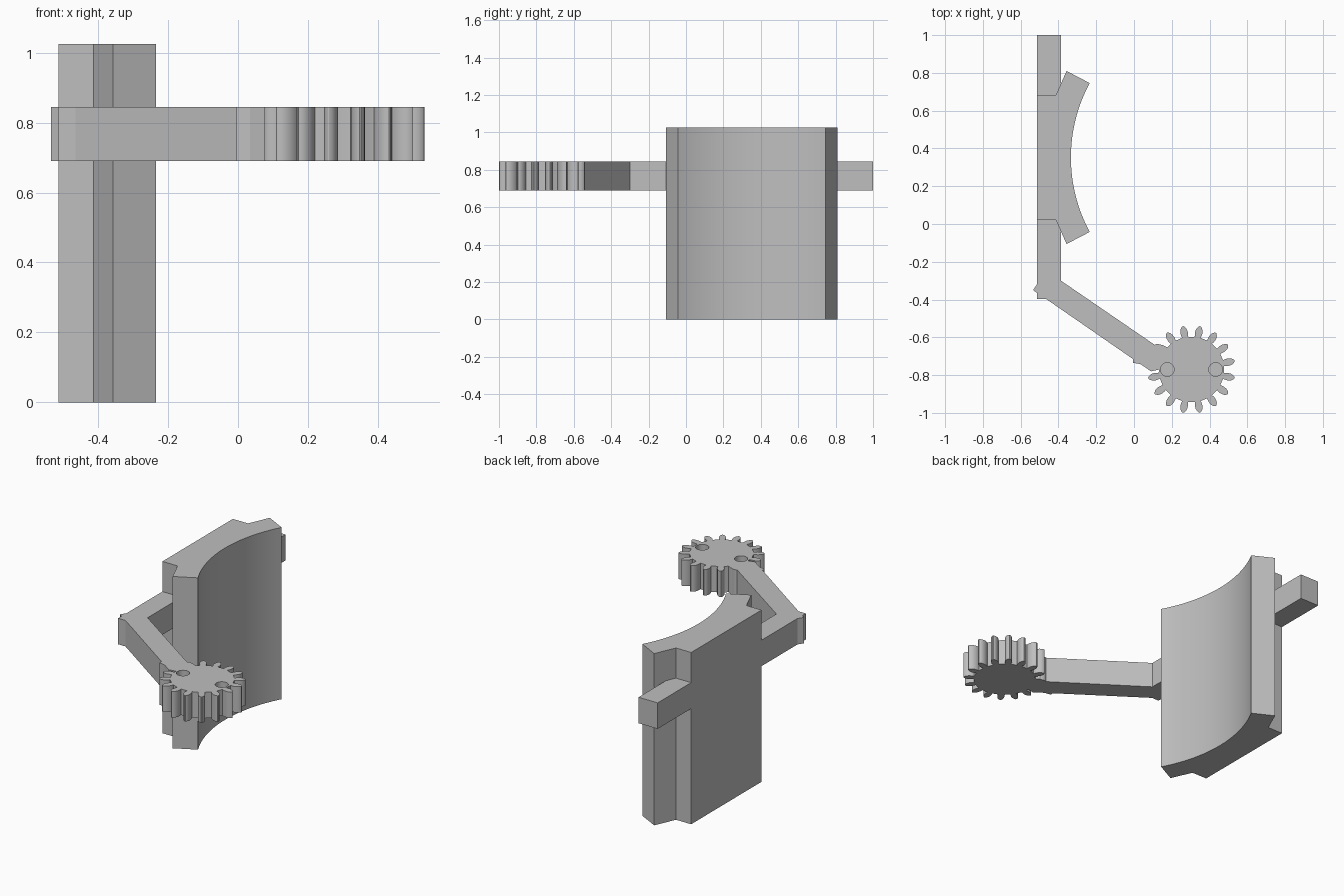
import bpy
import bmesh
from math import sin, cos, pi, asin

cube = bpy.data.objects.get("Cube")
if cube:
    bpy.data.objects.remove(cube, do_unlink=True)

grey = bpy.data.materials.new("light grey")
grey.use_nodes = True
colour = (0.52, 0.52, 0.52, 1)
grey.diffuse_color = colour
grey.node_tree.nodes["Principled BSDF"].inputs["Base Color"].default_value = colour

ARM_LOW, ARM_HIGH, PLATE_HIGH = 0.69, 0.845, 1.025


def extrude(name, outline, low, high):
    """Make a prism from a flat outline seen from above."""
    bm = bmesh.new()
    face = bm.faces.new([bm.verts.new((x, y, low)) for x, y in outline])
    grown = bmesh.ops.extrude_face_region(bm, geom=[face])["geom"]
    top = [v for v in grown if isinstance(v, bmesh.types.BMVert)]
    bmesh.ops.translate(bm, verts=top, vec=(0, 0, high - low))
    bmesh.ops.recalc_face_normals(bm, faces=bm.faces)
    mesh = bpy.data.meshes.new(name)
    bm.to_mesh(mesh)
    bm.free()
    obj = bpy.data.objects.new(name, mesh)
    bpy.context.collection.objects.link(obj)
    mesh.materials.append(grey)
    return obj


def select_only(obj):
    bpy.ops.object.select_all(action="DESELECT")
    obj.select_set(True)
    bpy.context.view_layer.objects.active = obj


def circle(x, y, radius, steps):
    return [(x + radius * cos(2 * pi * i / steps), y + radius * sin(2 * pi * i / steps))
            for i in range(steps)]


# Curved plate: half outline mirrored about its middle, closed by a concave arc
MID, RADIUS, HALF = 0.352, 0.83, 0.394
back = [(-0.513, 0.332), (-0.413, 0.332), (-0.357, 0.458)]
spread = asin(HALF / RADIUS)
arc = []
for i in range(33):
    a = spread * (1 - i / 16)
    arc.append((0.496 - RADIUS * cos(a), MID + RADIUS * sin(a)))
plate_outline = ([(x, MID + y) for x, y in back] + arc
                 + [(x, MID - y) for x, y in reversed(back)])
plate = extrude("curved_plate", plate_outline, 0, PLATE_HIGH)

# Straight bar stub behind the plate
extrude("rear_bar", [(-0.513, 0.684), (-0.387, 0.684), (-0.387, 1), (-0.513, 1)],
        ARM_LOW, ARM_HIGH)

# Bent arm from the plate to the gear, with its elbow corner and neck
extrude("bent_arm", [
    (-0.513, 0.02), (-0.387, 0.02), (-0.387, -0.3), (0.11, -0.64), (0.155, -0.642),
    (0.18, -0.655), (0.145, -0.71), (0.135, -0.77), (0.09, -0.78), (0.035, -0.742),
    (-0.005, -0.735), (-0.005, -0.715), (-0.465, -0.397), (-0.513, -0.397),
    (-0.513, -0.365), (-0.534, -0.35), (-0.513, -0.318)], ARM_LOW, ARM_HIGH)

# Gear with rounded teeth
GX, GY, TEETH = 0.304, -0.77, 16
flank = [(0.174, 0.015), (0.183, 0.018), (0.195, 0.0195), (0.208, 0.0185),
         (0.22, 0.0145), (0.229, 0.008), (0.233, 0.002)]
tooth = [(r, -w) for r, w in flank] + [(r, w) for r, w in reversed(flank)]
gear_outline = []
for t in range(TEETH):
    a = 2 * pi * (t + 0.5) / TEETH
    for r, w in tooth:
        gear_outline.append((GX + r * cos(a) - w * sin(a), GY + r * sin(a) + w * cos(a)))
    for k in (0.35, 0.5, 0.65):
        b = a + 2 * pi * k / TEETH
        gear_outline.append((GX + 0.173 * cos(b), GY + 0.173 * sin(b)))
gear = extrude("gear", gear_outline, ARM_LOW, ARM_HIGH)

# Two blind holes in the top of the gear
for side in (-1, 1):
    cutter = extrude("hole_cutter", circle(GX + side * 0.128, GY, 0.036, 32),
                     ARM_HIGH - 0.075, ARM_HIGH + 0.05)
    cutter.hide_render = True
    cut = gear.modifiers.new("hole", "BOOLEAN")
    cut.operation = "DIFFERENCE"
    cut.solver = "EXACT"
    cut.object = cutter
    select_only(gear)
    bpy.ops.object.modifier_apply(modifier=cut.name)
    bpy.data.objects.remove(cutter, do_unlink=True)

# Smooth the curved walls, keep the edges crisp
for obj in (plate, gear):
    select_only(obj)
    bpy.ops.object.shade_smooth_by_angle(angle=0.5)
